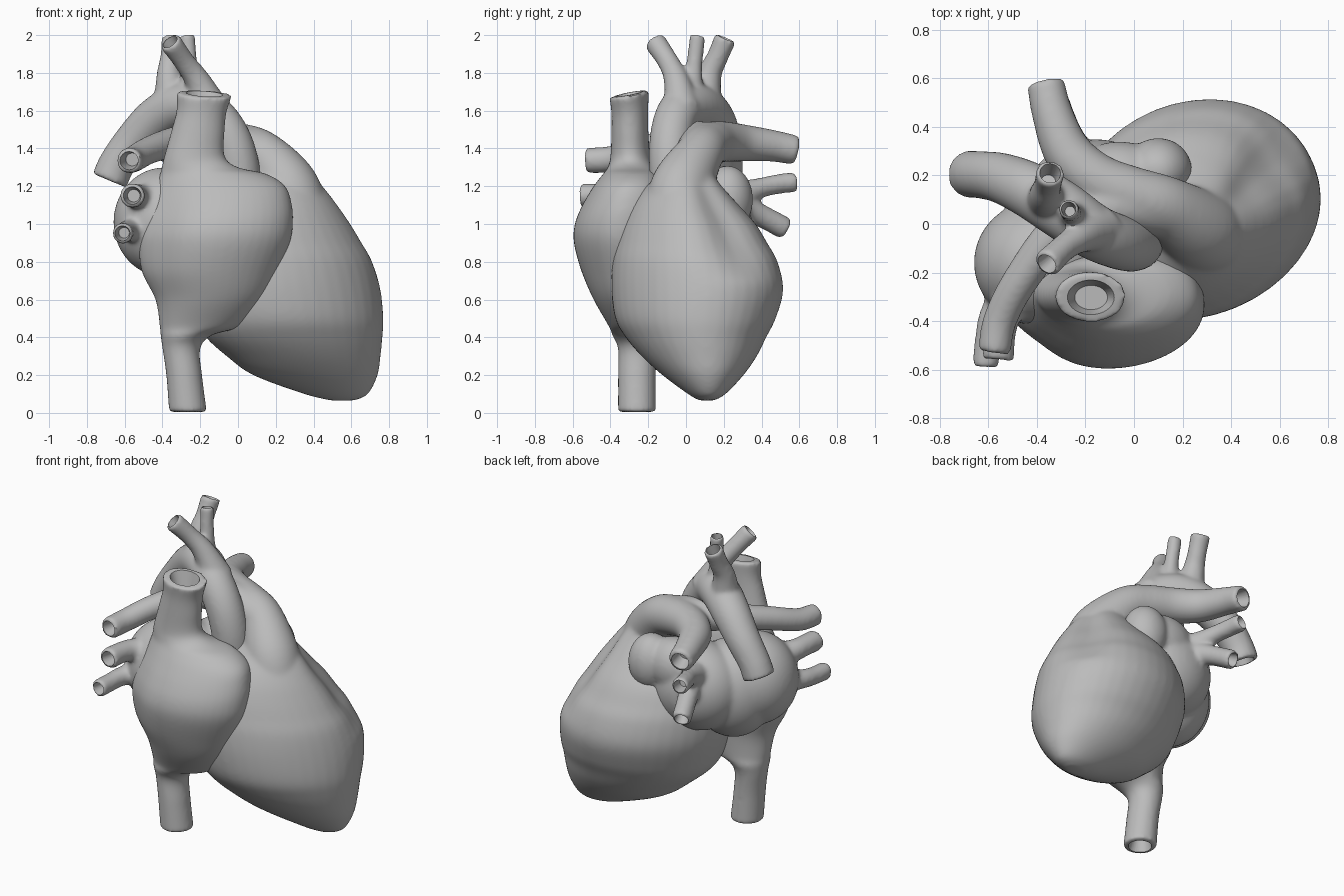
import bpy, bmesh, math
from mathutils import Vector, Matrix, Quaternion

cube = bpy.data.objects.get("Cube")
if cube:
    bpy.data.objects.remove(cube, do_unlink=True)

grey = bpy.data.materials.new("soft grey")
grey.use_nodes = True
tone = (0.5, 0.5, 0.5, 1)
grey.diffuse_color = tone
grey.node_tree.nodes["Principled BSDF"].inputs["Base Color"].default_value = tone
SIDES = 40
UP = Vector((0, 0, 1))


def spline(rows, steps=6):
    """Catmull-Rom through rows of any width."""
    p = [Vector(r) for r in rows]
    p = [p[0] * 2 - p[1]] + p + [p[-1] * 2 - p[-2]]
    out = []
    for a, b, c, d in zip(p, p[1:], p[2:], p[3:]):
        for i in range(steps):
            t = i / steps
            out.append((b * 2 + (c - a) * t + (a * 2 - b * 5 + c * 4 - d) * t * t
                        + (b * 3 - a - c * 3 + d) * t ** 3) / 2)
    return out + [p[-2]]


def skin(bm, loops):
    """Bridge closed loops of points and cap both ends."""
    rings = [[bm.verts.new(co) for co in loop] for loop in loops]
    for a, b in zip(rings, rings[1:]):
        for i in range(SIDES):
            j = (i + 1) % SIDES
            bm.faces.new((a[i], a[j], b[j], b[i]))
    bm.faces.new(rings[0][::-1])
    bm.faces.new(rings[-1])


def chamber(bm, rows, dents, skew=0.0, lean=0.0):
    """Stack of ovals, each row z, x0, x1, y0, y1.
    dents: angle, width, height, reach, depth; lean tips the top forward."""
    loops = []
    for z, x0, x1, y0, y1 in spline(rows):
        tip = lean * max(0, z - 1.3)
        loop = []
        for i in range(SIDES):
            a = math.tau * i / SIDES
            k = 1
            for angle, width, height, reach, depth in dents:
                k -= (depth * max(0, 1 - ((z - height) / reach) ** 2)
                      * math.exp(-((a - angle) / width) ** 2))
            dx = (x1 - x0) / 2 * k * math.cos(a)
            dy = (y1 - y0) / 2 * k * math.sin(a + skew)
            loop.append(((x0 + x1) / 2 + dx, (y0 + y1) / 2 + dy, z + tip * (dy - dx / 3)))
        loops.append(loop)
    skin(bm, loops)


def tube(bm, rows):
    """Round tube through rows of x, y, z, radius."""
    pts = spline(rows)
    co = [Vector(p[:3]) for p in pts]
    q, prev, loops = Quaternion(), UP, []
    for i, c in enumerate(co):
        t = (co[min(i + 1, len(co) - 1)] - co[max(i - 1, 0)]).normalized()
        q = prev.rotation_difference(t) @ q
        prev = t
        loops.append([c + q @ Vector((math.cos(math.tau * k / SIDES),
                                      math.sin(math.tau * k / SIDES), 0)) * pts[i][3]
                      for k in range(SIDES)])
    skin(bm, loops)


def bore(bm, rows, wide=1.0):
    """Tapered plug that hollows the last end of a tube."""
    end = Vector(rows[-1][:3])
    axis = (end - Vector(rows[-2][:3])).normalized()
    r = rows[-1][3]
    turn = UP.rotation_difference(axis).to_matrix().to_4x4()
    bmesh.ops.create_cone(bm, cap_ends=True, segments=32, radius1=r * 0.5, radius2=r * 0.84,
                          depth=0.14, matrix=Matrix.Translation(end - axis * 0.02) @ turn
                          @ Matrix.Diagonal((wide, 1, 1, 1)))


def blob(bm, centre, radii):
    bmesh.ops.create_uvsphere(bm, u_segments=40, v_segments=24, radius=1,
                              matrix=Matrix.Translation(centre) @ Matrix.Diagonal((*radii, 1)))


def to_object(name, bm):
    bmesh.ops.recalc_face_normals(bm, faces=bm.faces)
    mesh = bpy.data.meshes.new(name)
    bm.to_mesh(mesh)
    bm.free()
    obj = bpy.data.objects.new(name, mesh)
    bpy.context.collection.objects.link(obj)
    return obj


def finish(name, bm, tubes, melt, extra_bores=()):
    """Fuse the pieces, melt the joins, hollow the open ends."""
    plugs = bmesh.new()
    for rows in tubes:
        tube(bm, rows)
        bore(plugs, rows)
    for rows, wide in extra_bores:
        bore(plugs, rows, wide)
    obj, cutter = to_object(name, bm), to_object(name + "_bores", plugs)
    cutter.hide_render = True
    fuse = obj.modifiers.new("fuse", 'REMESH')
    fuse.mode, fuse.voxel_size = 'VOXEL', 0.0115
    soft = obj.modifiers.new("melt", 'SMOOTH')
    soft.factor, soft.iterations = 0.5, melt
    cut = obj.modifiers.new("hollow", 'BOOLEAN')
    cut.operation, cut.solver, cut.object = 'DIFFERENCE', 'EXACT', cutter
    graph = bpy.context.evaluated_depsgraph_get()
    mesh = bpy.data.meshes.new_from_object(obj.evaluated_get(graph))
    obj.modifiers.clear()
    obj.data = mesh
    bpy.data.objects.remove(cutter, do_unlink=True)
    mesh.materials.clear()
    mesh.materials.append(grey)
    bpy.ops.object.select_all(action='DESELECT')
    obj.select_set(True)
    bpy.context.view_layer.objects.active = obj
    bpy.ops.object.shade_smooth_by_angle(angle=math.radians(45))


# Ventricles with the outflow trunk and both lung arteries
bm = bmesh.new()
chamber(bm, [(.065, .49, .62, .07, .15), (.1, .35, .69, .01, .21), (.2, .08, .74, -.125, .305),
             (.3, -.06, .755, -.235, .375), (.4, -.17, .765, -.32, .425),
             (.5, -.22, .77, -.375, .475), (.65, -.26, .755, -.395, .515),
             (.8, -.27, .715, -.39, .485), (.9, -.26, .66, -.37, .43),
             (1, -.22, .6, -.34, .37), (1.1, -.13, .53, -.29, .28),
             (1.2, 0, .45, -.21, .19), (1.28, .1, .36, -.12, .13)],
        [(.5, .35, 1.07, .38, .17)], skew=.13)
trunk = (.13, .07, 1.365, .128)
finish("ventricles", bm, [
    [(.33, -.06, 1.02, .16), (.26, -.02, 1.2, .165), trunk, (0, .115, 1.415, .12),
     (-.15, .18, 1.435, .11), (-.27, .29, 1.43, .1), (-.335, .45, 1.415, .085),
     (-.365, .585, 1.39, .078)],
    [trunk, (-.1, .07, 1.435, .11), (-.3, -.02, 1.44, .085), (-.46, -.22, 1.395, .074),
     (-.55, -.39, 1.345, .07), (-.577, -.53, 1.335, .068)]], 20)

# Right atrium running into the two great veins
bm = bmesh.new()
chamber(bm, [(.005, -.365, -.165, -.36, -.16), (.2, -.38, -.19, -.36, -.16),
             (.34, -.4, -.2, -.36, -.15), (.41, -.41, -.14, -.39, -.13),
             (.46, -.415, .01, -.41, -.12), (.6, -.44, .14, -.49, -.1),
             (.75, -.515, .215, -.555, -.08), (.9, -.53, .275, -.595, -.08),
             (1, -.51, .29, -.59, -.09), (1.1, -.475, .285, -.55, -.1),
             (1.2, -.435, .25, -.49, -.12), (1.265, -.415, .15, -.44, -.14),
             (1.3, -.405, .0, -.415, -.17), (1.36, -.39, -.07, -.4, -.19),
             (1.5, -.35, -.07, -.395, -.2), (1.6, -.325, -.06, -.395, -.2),
             (1.69, -.325, -.03, -.405, -.195)],
        [(3.85, .5, .9, .45, .12), (.8, .4, 1.13, .2, -.1)], lean=0.5)
finish("right_atrium", bm, [], 12, [
    [[(-.178, -.298, 1.4, .1), (-.176, -.305, 1.69, .1)], 1.35],
    [[(-.29, -.26, .3, .1), (-.266, -.26, 0, .1)], 1]])

# Left atrium, its ear, and four lung veins
bm = bmesh.new()
blob(bm, (-.39, -.16, 1.01), (.27, .26, .29))
blob(bm, (-.3, -.06, .96), (.27, .25, .31))
blob(bm, (-.16, .1, 1.0), (.29, .25, .28))
blob(bm, (-.06, .19, 1.14), (.2, .15, .17))
blob(bm, (.1, .22, 1.13), (.14, .135, .18))
finish("left_atrium", bm, [
    [(-.4, -.2, 1.1, .1), (-.52, -.35, 1.14, .07), (-.55, -.45, 1.15, .064),
     (-.56, -.56, 1.15, .066)],
    [(-.47, -.2, .98, .08), (-.575, -.37, .965, .06), (-.6, -.47, .955, .055),
     (-.612, -.59, .95, .056)],
    [(-.2, .15, 1.1, .12), (-.28, .36, 1.18, .06), (-.33, .48, 1.21, .053),
     (-.36, .582, 1.222, .055)],
    [(-.17, .15, 1.13, .1), (-.27, .36, 1.06, .064), (-.335, .528, .975, .06)]], 18)

# Aorta with three branches off the arch
bm = bmesh.new()
finish("aorta", bm, [
    [(.01, -.05, 1.05, .12), (0, -.08, 1.3, .115), (-.06, -.075, 1.48, .113),
     (-.17, -.03, 1.6, .115), (-.3, .06, 1.625, .12), (-.43, .14, 1.56, .115),
     (-.55, .19, 1.44, .104), (-.64, .203, 1.32, .097), (-.68, .205, 1.23, .098)],
    [(-.14, -.02, 1.6, .1), (-.215, -.05, 1.76, .068), (-.285, -.095, 1.86, .056),
     (-.36, -.165, 1.965, .06)],
    [(-.25, .03, 1.62, .08), (-.255, .04, 1.8, .046), (-.27, .062, 2.0, .042)],
    [(-.35, .09, 1.6, .1), (-.365, .12, 1.78, .068), (-.355, .165, 1.88, .057),
     (-.345, .21, 1.985, .06)]], 14)
